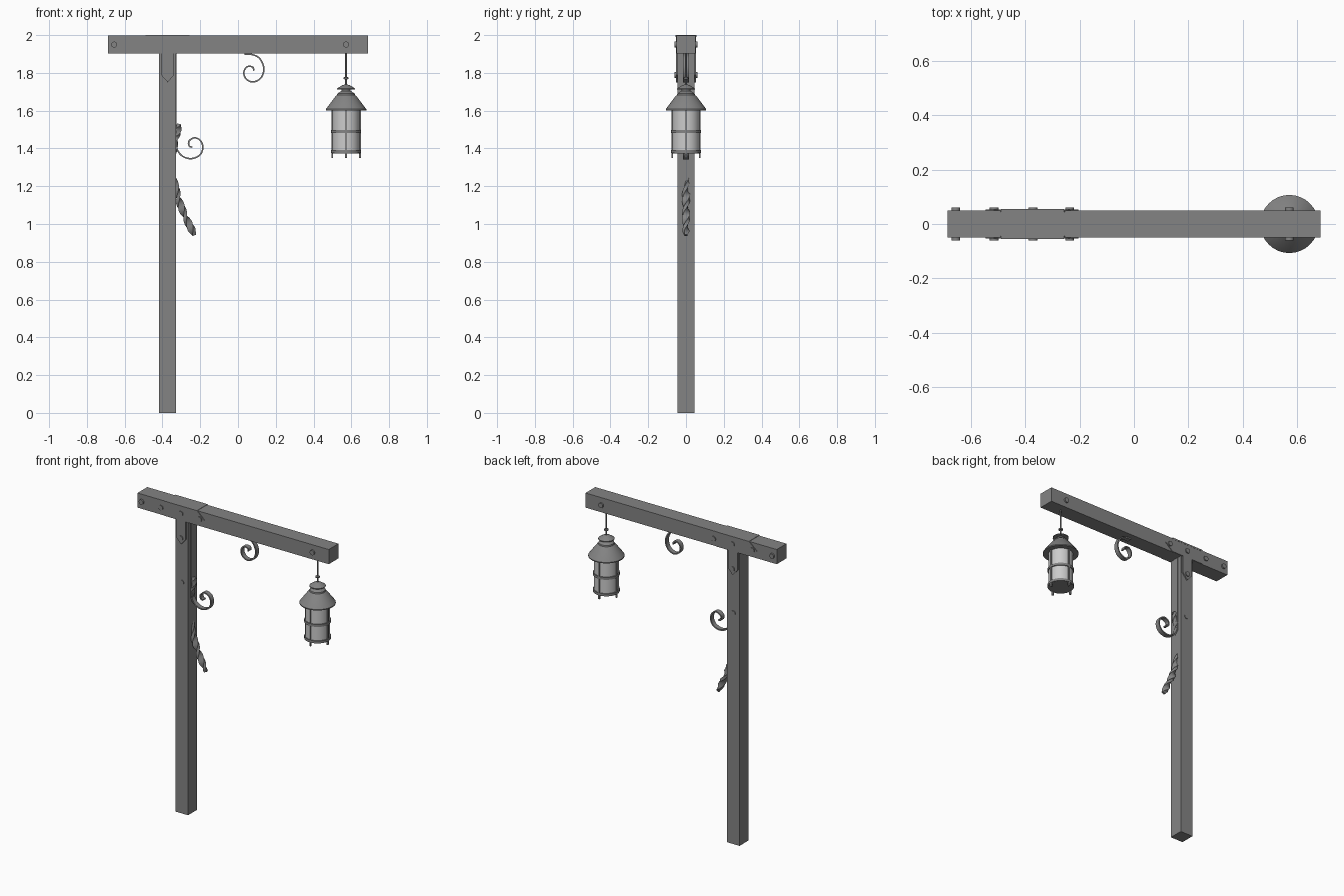
import bpy, bmesh, math
from mathutils import Vector, Matrix

if "Cube" in bpy.data.objects:
    bpy.data.objects.remove(bpy.data.objects["Cube"])

LX = 0.572   # lantern axis
PX = -0.372  # post axis


def material(name, v):
    m = bpy.data.materials.new(name)
    m.diffuse_color = (v, v, v, 1)
    m.use_nodes = True
    m.node_tree.nodes["Principled BSDF"].inputs["Base Color"].default_value = m.diffuse_color
    return m


DARK = material("dark_grey", 0.23)
GLASS = material("glass", 1.0)


def finish(bm, name, smooth=False, mat=None):
    bmesh.ops.recalc_face_normals(bm, faces=bm.faces)
    me = bpy.data.meshes.new(name)
    bm.to_mesh(me)
    bm.free()
    if smooth:
        for p in me.polygons:
            p.use_smooth = True
        me.set_sharp_from_angle(angle=math.radians(35))
    ob = bpy.data.objects.new(name, me)
    bpy.context.collection.objects.link(ob)
    me.materials.append(mat or DARK)
    return ob


def box(name, x0, x1, y0, y1, z0, z1):
    bm = bmesh.new()
    m = Matrix.Translation(((x0 + x1) / 2, (y0 + y1) / 2, (z0 + z1) / 2))
    bmesh.ops.create_cube(bm, size=1, matrix=m @ Matrix.Diagonal((x1 - x0, y1 - y0, z1 - z0, 1)))
    return finish(bm, name)


def plate(name, pts, y0, y1):
    """Extrude an x-z outline along y."""
    bm = bmesh.new()
    f = bm.faces.new([bm.verts.new((x, y0, z)) for x, z in pts])
    r = bmesh.ops.extrude_face_region(bm, geom=[f])
    bmesh.ops.translate(bm, vec=(0, y1 - y0, 0),
                        verts=[v for v in r["geom"] if isinstance(v, bmesh.types.BMVert)])
    return finish(bm, name)


def lathe(name, prof, segs=32, x=LX, mat=None, closed=False):
    """Revolve an (r, z) profile about the vertical axis at x; closed makes a ring."""
    bm = bmesh.new()
    vs = [bm.verts.new((x + r, 0, z)) for r, z in prof]
    es = [bm.edges.new(p) for p in zip(vs, vs[1:])]
    if closed:
        es.append(bm.edges.new((vs[-1], vs[0])))
    bmesh.ops.spin(bm, geom=vs + es, cent=(x, 0, 0), axis=(0, 0, 1), angle=2 * math.pi, steps=segs)
    bmesh.ops.remove_doubles(bm, verts=bm.verts, dist=1e-5)
    return finish(bm, name, True, mat)


def spline(pts, n=8):
    """Catmull-Rom samples through x-z points."""
    p = [Vector((x, 0, z)) for x, z in pts]
    p = [2 * p[0] - p[1]] + p + [2 * p[-1] - p[-2]]
    out = []
    for i in range(1, len(p) - 2):
        a, b, c, d = p[i - 1:i + 3]
        for k in range(n):
            t = k / n
            out.append(0.5 * (2 * b + (c - a) * t + (2 * a - 5 * b + 4 * c - d) * t * t
                              + (3 * b - a - 3 * c + d) * t ** 3))
    return out + [p[-2]]


def ribbon(name, pts, w, th, turns=0.0, n=8, round_end=False):
    """Sweep a flat bar along the path, optionally twisting it and rounding its ends."""
    path = spline(pts, n)
    last = len(path) - 1
    bm = bmesh.new()
    prev = first = None
    for i, p in enumerate(path):
        t = (path[min(i + 1, last)] - path[max(i - 1, 0)]).normalized()
        rot = Matrix.Rotation(2 * math.pi * turns * i / last, 3, t)
        e = min(1, 0.35 + 0.2 * min(i, last - i)) if round_end else 1
        u = rot @ Vector((0, 1, 0)) * w / 2 * e
        v = rot @ t.cross(Vector((0, 1, 0))) * th / 2
        ring = [bm.verts.new(p + q) for q in (u + v, v - u, -u - v, u - v)]
        if prev:
            for k in range(4):
                bm.faces.new((prev[k], prev[(k + 1) % 4], ring[(k + 1) % 4], ring[k]))
        first = first or ring
        prev = ring
    bm.faces.new(first)
    bm.faces.new(prev)
    return finish(bm, name, True)


def bolt(name, x, z, half):
    """Through bolt with a head on both faces."""
    bm = bmesh.new()
    m = Matrix.Translation((x, 0, z)) @ Matrix.Rotation(math.pi / 2, 4, "X")
    bmesh.ops.create_cone(bm, cap_ends=True, segments=12, radius1=0.016, radius2=0.016,
                          depth=2 * half, matrix=m)
    return finish(bm, name, True)


# timber post and cross beam
box("post", PX - 0.045, PX + 0.045, -0.046, 0.046, 0, 1.91)
box("cross_beam", -0.687, 0.687, -0.05, 0.05, 1.903, 1.998)

# T straps on both faces and the saddle over the beam
tee = [(-0.546, 1.95), (-0.49, 2.0), (-0.257, 2.0), (-0.204, 1.95), (-0.257, 1.904), (-0.338, 1.904),
       (-0.338, 1.79), (PX, 1.75), (-0.408, 1.79), (-0.408, 1.904), (-0.49, 1.904)]
for side, s in (("front", -1), ("back", 1)):
    plate("strap_" + side, tee, s * 0.045, s * 0.054)
box("strap_saddle", -0.49, -0.257, -0.055, 0.055, 1.99, 2.0)

# bolts
for i, x in enumerate((-0.656, -0.515, PX, -0.237, LX)):
    bolt(f"beam_bolt_{i}", x, 1.95, 0.06)
bolt("strap_bolt", PX, 1.79, 0.06)
bolt("post_bolt", PX, 1.5, 0.05)

# wrought iron: wall strip, scrolls and twisted bar
box("iron_strip", -0.33, -0.3245, -0.018, 0.018, 1.40, 1.904)
ribbon("post_scroll", [(-0.326, 1.47), (-0.325, 1.405), (-0.298, 1.362), (-0.25, 1.346), (-0.203, 1.364),
                       (-0.186, 1.405), (-0.2, 1.443), (-0.232, 1.456), (-0.26, 1.438),
                       (-0.258, 1.412), (-0.242, 1.407)], 0.03, 0.008)
ribbon("beam_scroll", [(0.035, 1.898), (0.07, 1.898), (0.113, 1.878), (0.137, 1.825), (0.122, 1.774),
                       (0.08, 1.752), (0.043, 1.768), (0.031, 1.803), (0.048, 1.832),
                       (0.077, 1.831), (0.084, 1.812)], 0.03, 0.008)
ribbon("twisted_bar", [(-0.312, 1.53), (-0.335, 1.43), (-0.35, 1.32), (-0.328, 1.18),
                       (-0.288, 1.06), (-0.23, 0.94)], 0.036, 0.02, 3, 16, True)

# lantern hanger
lathe("hanger_rod", [(0, 1.91), (0.005, 1.91), (0.005, 1.73), (0, 1.73)], 10)
lathe("hanger_knob", [(0, 1.78), (0.013, 1.776), (0.013, 1.768), (0, 1.764)], 16)

# lantern cap and roof
lathe("lantern_cap", [(0, 1.74), (0.02, 1.735), (0.048, 1.717), (0.048, 1.712), (0.024, 1.712),
                      (0.024, 1.7), (0, 1.7)])
lathe("lantern_roof", [(0, 1.705), (0.026, 1.704), (0.046, 1.69), (0.048, 1.682), (0.056, 1.676),
                       (0.107, 1.608), (0.107, 1.602), (0.07, 1.602), (0, 1.602)])

# lantern glass, rings, bars and base
lathe("lantern_glass", [(0, 1.605), (0.073, 1.605), (0.073, 1.385), (0, 1.385)], mat=GLASS)
for i, (z, h) in enumerate(((1.49, 0.008), (1.383, 0.008))):
    lathe(f"lantern_ring_{i}", [(0.07, z - h), (0.079, z - h), (0.079, z + h), (0.07, z + h)], closed=True)
lathe("lantern_base", [(0, 1.388), (0.074, 1.388), (0.074, 1.374), (0, 1.374)])
for i in range(4):
    a = i * math.pi / 2
    cx, cy = LX + 0.073 * math.cos(a), 0.073 * math.sin(a)
    box(f"lantern_bar_{i}", cx - 0.005, cx + 0.005, cy - 0.005, cy + 0.005, 1.35, 1.605)
